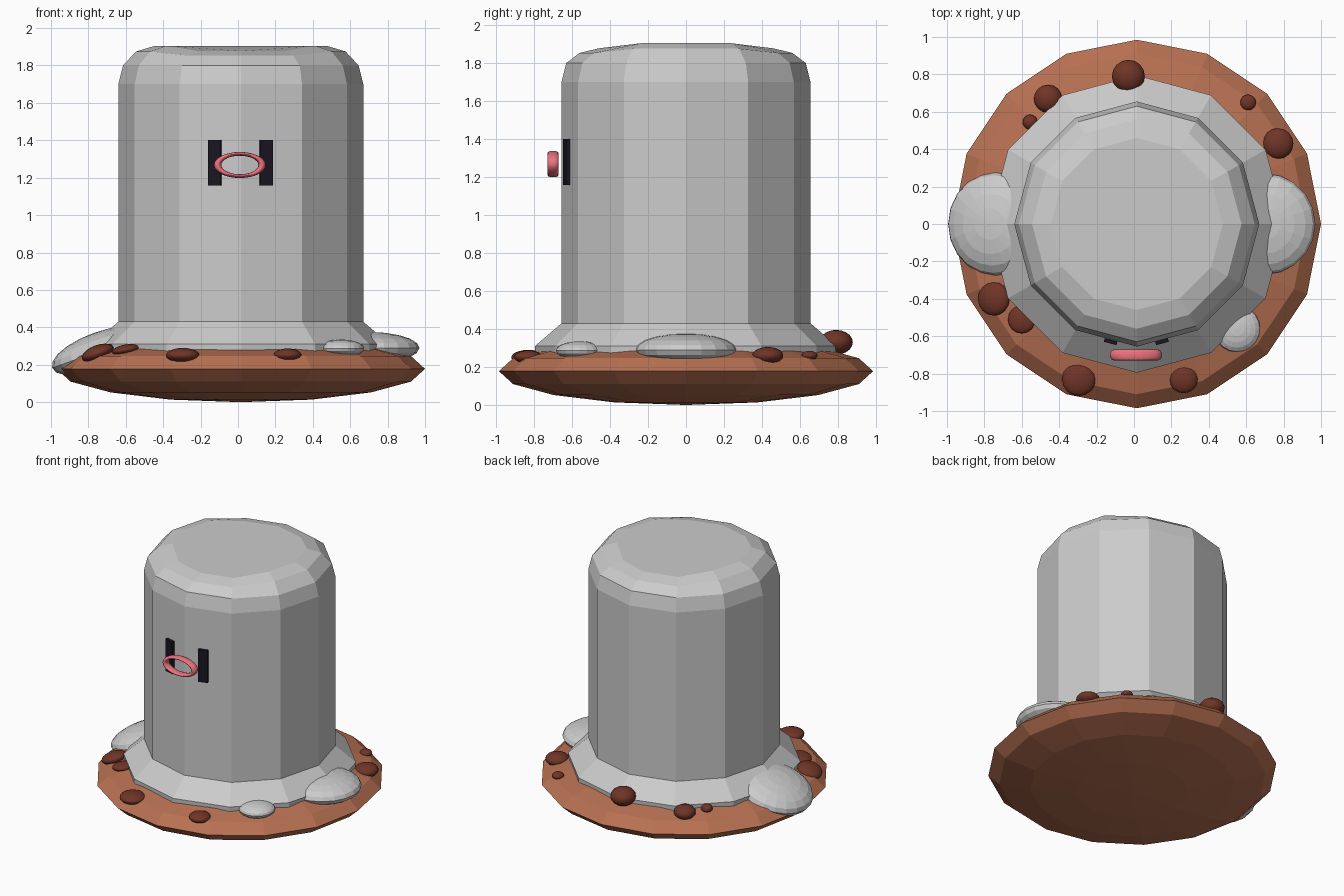
import bpy, bmesh
from math import cos, sin, pi, radians

if "Cube" in bpy.data.objects:
    bpy.data.objects.remove(bpy.data.objects["Cube"])

CX = 0.015  # body axis


def material(name, rgb):
    m = bpy.data.materials.new(name)
    m.diffuse_color = (*rgb, 1)
    m.use_nodes = True
    m.node_tree.nodes["Principled BSDF"].inputs["Base Color"].default_value = m.diffuse_color
    return m


DIRT = material("dirt", (0.48, 0.165, 0.085))
PEBBLE = material("pebble", (0.16, 0.035, 0.02))
BLACK = material("black", (0.01, 0.008, 0.015))
PINK = material("pink", (0.85, 0.17, 0.21))


def finish(name, mat=None, smooth=False):
    ob = bpy.context.object
    ob.name = name
    if mat:
        ob.data.materials.append(mat)
    if smooth:
        bpy.ops.object.shade_smooth()
    return ob


def ellipsoid(name, loc, size, mat=None, segs=20, rings=10, rot=(0, 0, 0), smooth=False):
    bpy.ops.mesh.primitive_uv_sphere_add(segments=segs, ring_count=rings, radius=1,
                                         location=loc, rotation=rot)
    bpy.context.object.scale = size
    return finish(name, mat, smooth)


# Twelve-sided body with flared foot; the crown is lower at front and back
profile = [(0.79, 0.24, 0), (0.795, 0.31, 0), (0.655, 0.43, 0), (0.655, 1.70, 0),
           (0.63, 1.80, 0), (0.56, 1.875, 0.022), (0.46, 1.905, 0.028)]
bm = bmesh.new()
rows = []
for r, z, dip in profile:
    row = []
    for i in range(12):
        a = i * pi / 6
        drop = dip if abs(sin(a)) > 0.7 else 0
        row.append(bm.verts.new((CX + r * cos(a), r * sin(a), z - drop)))
    rows.append(row)
for lo, hi in zip(rows, rows[1:]):
    for i in range(12):
        j = (i + 1) % 12
        bm.faces.new((lo[i], lo[j], hi[j], hi[i]))
bm.faces.new(rows[-1])
bm.faces.new(rows[0][::-1])
me = bpy.data.meshes.new("body")
bm.to_mesh(me)
bm.free()
bpy.context.collection.objects.link(bpy.data.objects.new("body", me))

# Dirt mound: a flattened sixteen-sided sphere
ellipsoid("dirt_mound", (CX, 0, 0.178), (0.985, 0.985, 0.178), DIRT, 16, 8)

# Grey stones leaning on the foot
ellipsoid("left_stone", (-0.74, 0, 0.275), (0.27, 0.275, 0.1), rot=(0, radians(-20), 0))
ellipsoid("right_stone", (0.70, 0, 0.29), (0.27, 0.27, 0.085))
ellipsoid("small_stone", (0.55, -0.56, 0.287), (0.125, 0.125, 0.048))

# Dark pebbles: x, y, z, radius, half height, sideways tilt
pebbles = [(-0.03, 0.79, 0.33, 0.088, 0.065, 0), (-0.46, 0.67, 0.28, 0.075, 0.05, 0),
           (-0.555, 0.545, 0.285, 0.04, 0.03, 0), (0.61, 0.65, 0.26, 0.042, 0.025, 0),
           (0.77, 0.43, 0.26, 0.082, 0.045, 0), (-0.75, -0.40, 0.263, 0.09, 0.042, -20),
           (-0.60, -0.51, 0.28, 0.075, 0.028, -10), (-0.295, -0.83, 0.25, 0.09, 0.04, 0),
           (0.265, -0.83, 0.252, 0.075, 0.035, 0)]
for x, y, z, r, h, tilt in pebbles:
    ellipsoid("pebble", (x, y, z), (r, r, h), PEBBLE, 16, 10, (0, radians(tilt), 0), True)

# Eyes: thin upright plates following the front faces
for side, name in ((-1, "left_eye"), (1, "right_eye")):
    bpy.ops.mesh.primitive_cube_add(size=1, location=(0.0125 + side * 0.1375, -0.629, 1.28),
                                    rotation=(0, 0, side * radians(15)))
    bpy.context.object.scale = (0.07, 0.02, 0.242)
    finish(name, BLACK)

# Mouth ring floating in front of the face
bpy.ops.mesh.primitive_torus_add(major_radius=0.119, minor_radius=0.02, major_segments=32,
                                 minor_segments=12, location=(0.01, -0.70, 1.268),
                                 rotation=(pi / 2, 0, 0))
bpy.context.object.scale = (1, 0.5, 1.45)
finish("mouth_ring", PINK, True)
